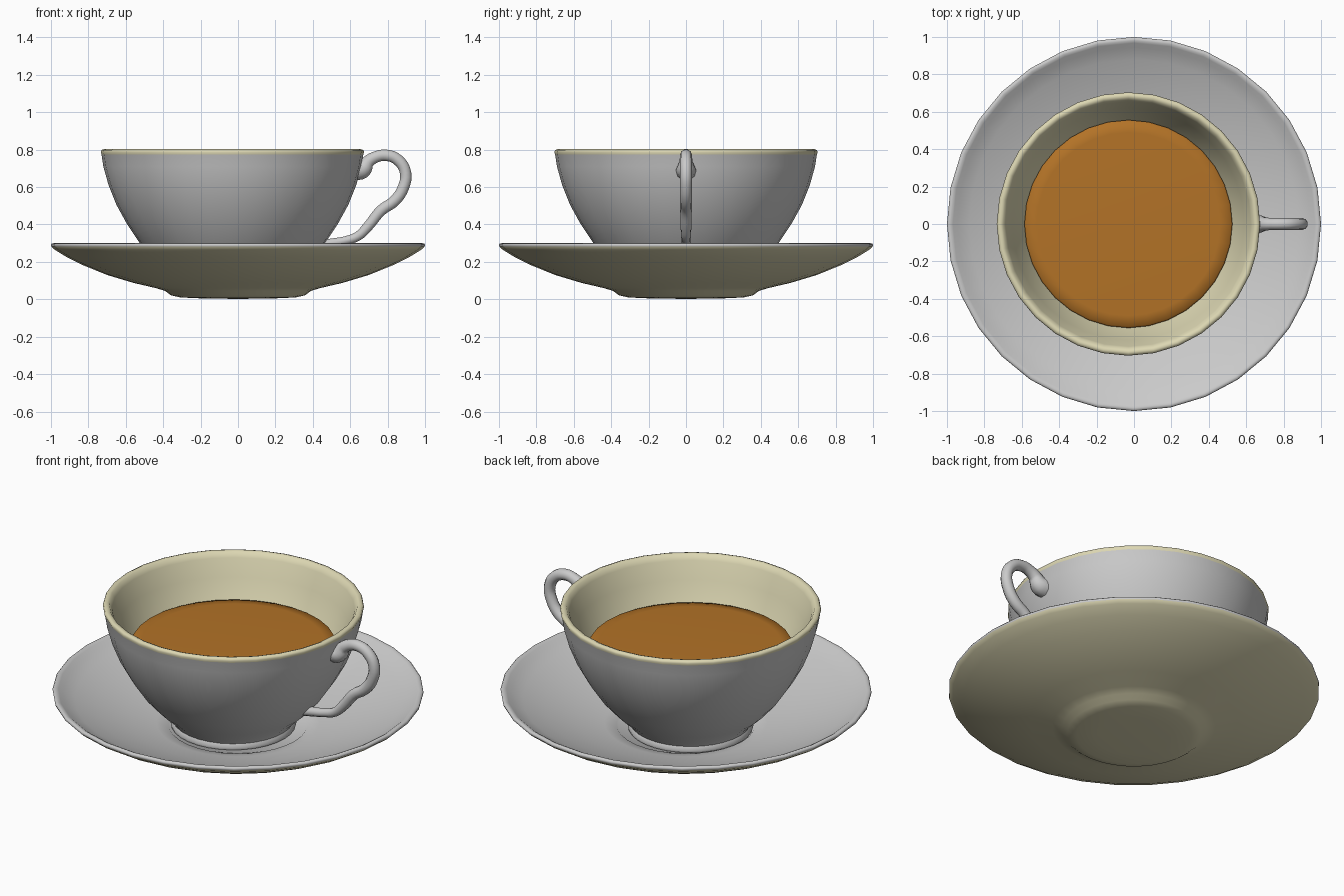
import bpy, bmesh, math

if "Cube" in bpy.data.objects:
    bpy.data.objects.remove(bpy.data.objects["Cube"])

SIDES = 32
CUP_X = -0.03


def make_material(name, rgb):
    m = bpy.data.materials.new(name)
    m.diffuse_color = (*rgb, 1.0)
    m.use_nodes = True
    m.node_tree.nodes["Principled BSDF"].inputs["Base Color"].default_value = m.diffuse_color
    return m


white = make_material("white china", (0.59, 0.59, 0.59))
cream = make_material("cream glaze", (0.72, 0.68, 0.45))
brown = make_material("brown tea", (0.45, 0.17, 0.02))


def smooth(obj, angle=60):
    bpy.ops.object.select_all(action='DESELECT')
    obj.select_set(True)
    bpy.context.view_layer.objects.active = obj
    bpy.ops.object.shade_smooth_by_angle(angle=math.radians(angle))


def lathe(name, profile, materials, split, x=0.0):
    """Spin (radius, z) points round z; segments from index split on use the second material."""
    bm = bmesh.new()
    rings = []
    for r, z in profile:
        if r == 0:
            rings.append([bm.verts.new((0, 0, z))] * SIDES)
        else:
            rings.append([bm.verts.new((r * math.cos(2 * math.pi * i / SIDES),
                                        r * math.sin(2 * math.pi * i / SIDES), z))
                          for i in range(SIDES)])
    for k in range(len(rings) - 1):
        a, b = rings[k], rings[k + 1]
        for i in range(SIDES):
            j = (i + 1) % SIDES
            corners = list(dict.fromkeys((a[i], a[j], b[j], b[i])))
            bm.faces.new(corners).material_index = int(k >= split)
    bm.normal_update()
    mesh = bpy.data.meshes.new(name)
    bm.to_mesh(mesh)
    bm.free()
    for m in materials:
        mesh.materials.append(m)
    obj = bpy.data.objects.new(name, mesh)
    obj.location.x = x
    bpy.context.collection.objects.link(obj)
    smooth(obj)
    return obj


# Saucer: cream underside with a low foot, white rolled rim and top
saucer_under = [(0, 0.002), (0.2, 0.005), (0.31, 0.01), (0.36, 0.022), (0.39, 0.045),
                (0.44, 0.06), (0.56, 0.088), (0.70, 0.13), (0.83, 0.183),
                (0.92, 0.228), (0.98, 0.265), (0.998, 0.282)]
saucer_top = [(1.0, 0.292), (0.994, 0.299), (0.982, 0.30), (0.968, 0.293), (0.945, 0.275),
              (0.88, 0.245), (0.76, 0.197), (0.6, 0.145), (0.44, 0.105), (0.375, 0.093),
              (0.365, 0.083), (0, 0.08)]
lathe("saucer", saucer_under + saucer_top, [cream, white], len(saucer_under) - 1)

# Cup: white outside with a small foot, cream rolled rim and inside
cup_outside = [(0, 0.1), (0.29, 0.1), (0.31, 0.085), (0.336, 0.087), (0.34, 0.1),
               (0.328, 0.12), (0.345, 0.145), (0.42, 0.215), (0.495, 0.30), (0.565, 0.405),
               (0.62, 0.505), (0.662, 0.61), (0.69, 0.71), (0.70, 0.775)]
cup_inside = [(0.704, 0.787), (0.70, 0.798), (0.686, 0.803), (0.67, 0.797), (0.655, 0.77),
              (0.62, 0.67), (0.57, 0.555), (0.50, 0.43), (0.39, 0.29),
              (0.24, 0.19), (0, 0.16)]
lathe("cup", cup_outside + cup_inside, [white, cream], len(cup_outside) - 1, CUP_X)

# Tea with a softly dropping edge
lathe("tea", [(0.54, 0.53), (0.556, 0.557), (0.548, 0.57), (0.49, 0.573), (0, 0.573)],
      [brown], 99, CUP_X)

# Handle: bent tube, flared where it joins under the rim (x, z, radius)
path = [(0.625, 0.69, 0.058), (0.665, 0.695, 0.052), (0.695, 0.735, 0.036),
        (0.735, 0.76, 0.032), (0.79, 0.77, 0.032), (0.855, 0.745, 0.032),
        (0.896, 0.675, 0.032), (0.883, 0.595, 0.032), (0.838, 0.527, 0.032),
        (0.765, 0.475, 0.031), (0.695, 0.39, 0.029), (0.64, 0.337, 0.026),
        (0.57, 0.313, 0.024), (0.50, 0.30, 0.026), (0.44, 0.29, 0.028)]
curve = bpy.data.curves.new("handle", 'CURVE')
curve.dimensions = '3D'
curve.bevel_depth = 1.0
curve.bevel_resolution = 3
curve.resolution_u = 4
curve.use_fill_caps = True
spline = curve.splines.new('BEZIER')
spline.bezier_points.add(len(path) - 1)
for p, (x, z, r) in zip(spline.bezier_points, path):
    p.co = (x, 0, z)
    p.radius = r
    p.handle_left_type = p.handle_right_type = 'AUTO'
curve.materials.append(white)
handle = bpy.data.objects.new("handle", curve)
bpy.context.collection.objects.link(handle)
bpy.ops.object.select_all(action='DESELECT')
handle.select_set(True)
bpy.context.view_layer.objects.active = handle
bpy.ops.object.convert(target='MESH')
smooth(bpy.context.view_layer.objects.active)
